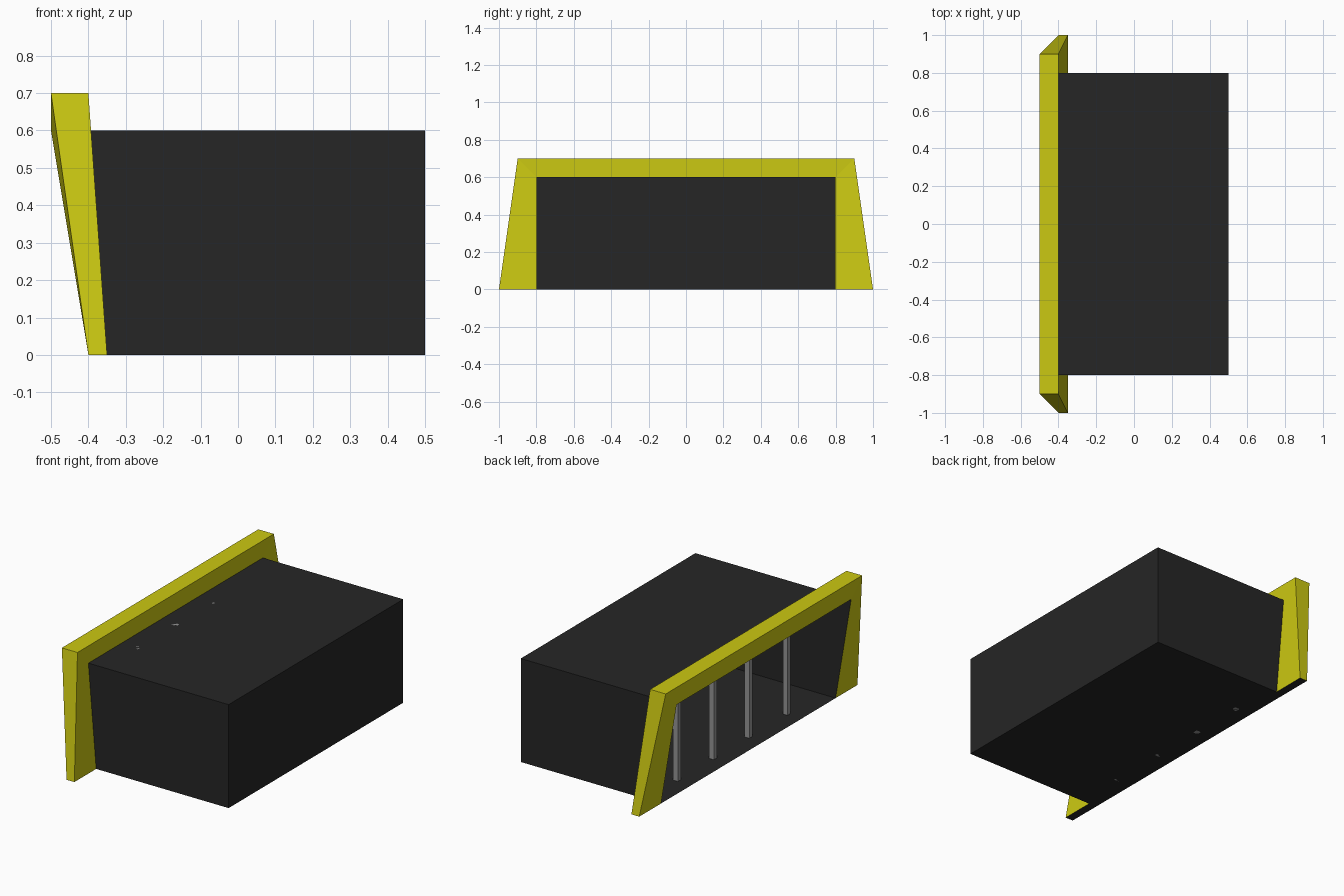
import bpy, bmesh

if "Cube" in bpy.data.objects:
    bpy.data.objects.remove(bpy.data.objects["Cube"])


def material(name, rgb):
    m = bpy.data.materials.new(name)
    m.diffuse_color = (*rgb, 1)
    m.use_nodes = True
    m.node_tree.nodes["Principled BSDF"].inputs["Base Color"].default_value = m.diffuse_color
    return m


yellow = material("safety_yellow", (0.60, 0.58, 0.006))
dark = material("dark_shell", (0.019, 0.019, 0.019))
grey = material("bar_grey", (0.30, 0.30, 0.30))


def finish(name, bm, mats):
    me = bpy.data.meshes.new(name)
    bm.to_mesh(me)
    bm.free()
    for m in mats:
        me.materials.append(m)
    ob = bpy.data.objects.new(name, me)
    bpy.context.collection.objects.link(ob)
    return ob


# Dark shell: a box open on the left, its mouth leaning outwards at the top
bm = bmesh.new()
bmesh.ops.create_cube(bm, size=1)
for v in bm.verts:
    top = v.co.z > 0
    v.co.y *= 1.6
    v.co.z = 0.6 if top else 0.0
    if v.co.x < 0:
        v.co.x = -0.5 if top else -0.4
mouth = [f for f in bm.faces if f.normal.x < -0.5]
bmesh.ops.delete(bm, geom=mouth, context='FACES_ONLY')
finish("shell", bm, [dark])

# Yellow frame: outer and inner arch outlines, each with a front and back edge
bm = bmesh.new()


def arch(y_bottom, y_top, z_top, x_bottom, x_top):
    pts = [(x_bottom, -y_bottom, 0), (x_top, -y_top, z_top),
           (x_top, y_top, z_top), (x_bottom, y_bottom, 0)]
    return [bm.verts.new(p) for p in pts]


outer_front = arch(1.0, 0.9, 0.7, -0.40, -0.50)
inner_front = arch(0.8, 0.8, 0.6, -0.40, -0.50)
outer_back = arch(1.0, 0.9, 0.7, -0.35, -0.40)
inner_back = arch(0.8, 0.8, 0.6, -0.35, -0.40)
for a, b in ((outer_front, inner_front), (outer_back, outer_front),
             (inner_back, outer_back)):
    for i in range(3):
        bm.faces.new((a[i], a[i + 1], b[i + 1], b[i]))
# dark undersides of the posts
for i in (0, 3):
    f = bm.faces.new((outer_front[i], inner_front[i], inner_back[i], outer_back[i]))
    f.material_index = 1
bmesh.ops.recalc_face_normals(bm, faces=bm.faces)
# make sure the top of the frame faces up
if max(bm.faces, key=lambda f: f.calc_center_median().z).normal.z < 0:
    bmesh.ops.reverse_faces(bm, faces=bm.faces)
finish("frame", bm, [yellow, dark])

# Grey upright bars just inside the mouth
for n, y in enumerate((-0.495, -0.145, 0.18, 0.51), 1):
    bm = bmesh.new()
    bmesh.ops.create_cube(bm, size=1)
    for v in bm.verts:
        v.co = (v.co.x * 0.03 - 0.30, v.co.y * 0.03 + y, (v.co.z + 0.5) * 0.6)
    finish(f"bar_{n}", bm, [grey])
